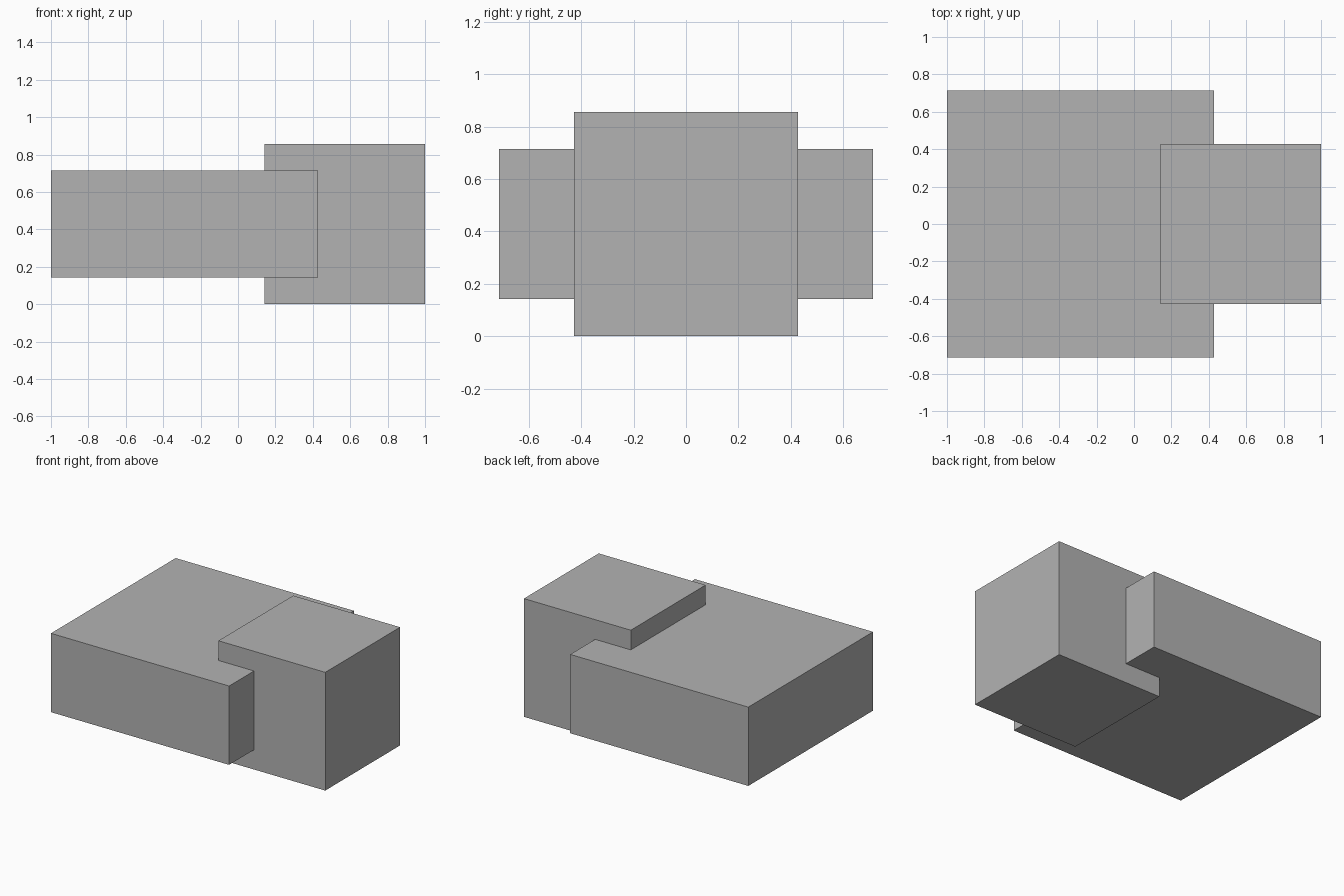
import bpy
from mathutils import Vector

# Remove the default object
default = bpy.data.objects.get("Cube")
if default:
    bpy.data.objects.remove(default, do_unlink=True)

# Single grey finish
GREY = (0.45, 0.45, 0.45, 1.0)
grey = bpy.data.materials.new("plain_grey")
grey.use_nodes = True
grey.diffuse_color = GREY
shader = next(n for n in grey.node_tree.nodes if n.type == 'BSDF_PRINCIPLED')
shader.inputs["Base Color"].default_value = GREY


def box(name, low, high):
    """Add a flat-faced box spanning two opposite corners."""
    low, high = Vector(low), Vector(high)
    bpy.ops.mesh.primitive_cube_add(size=1, location=(low + high) / 2)
    obj = bpy.context.object
    obj.name = name
    obj.scale = high - low
    bpy.ops.object.transform_apply(location=False, rotation=False, scale=True)
    obj.data.materials.append(grey)
    return obj


# All sizes are multiples of one module, fourteen to the full length
U = 1 / 7

# Wide flat slab on the right-hand side
box("wide_slab", (-7 * U, -5 * U, U), (3 * U, 5 * U, 5 * U))

# Taller, narrower block set into the slab's end
box("end_block", (U, -3 * U, 0), (7 * U, 3 * U, 6 * U))
